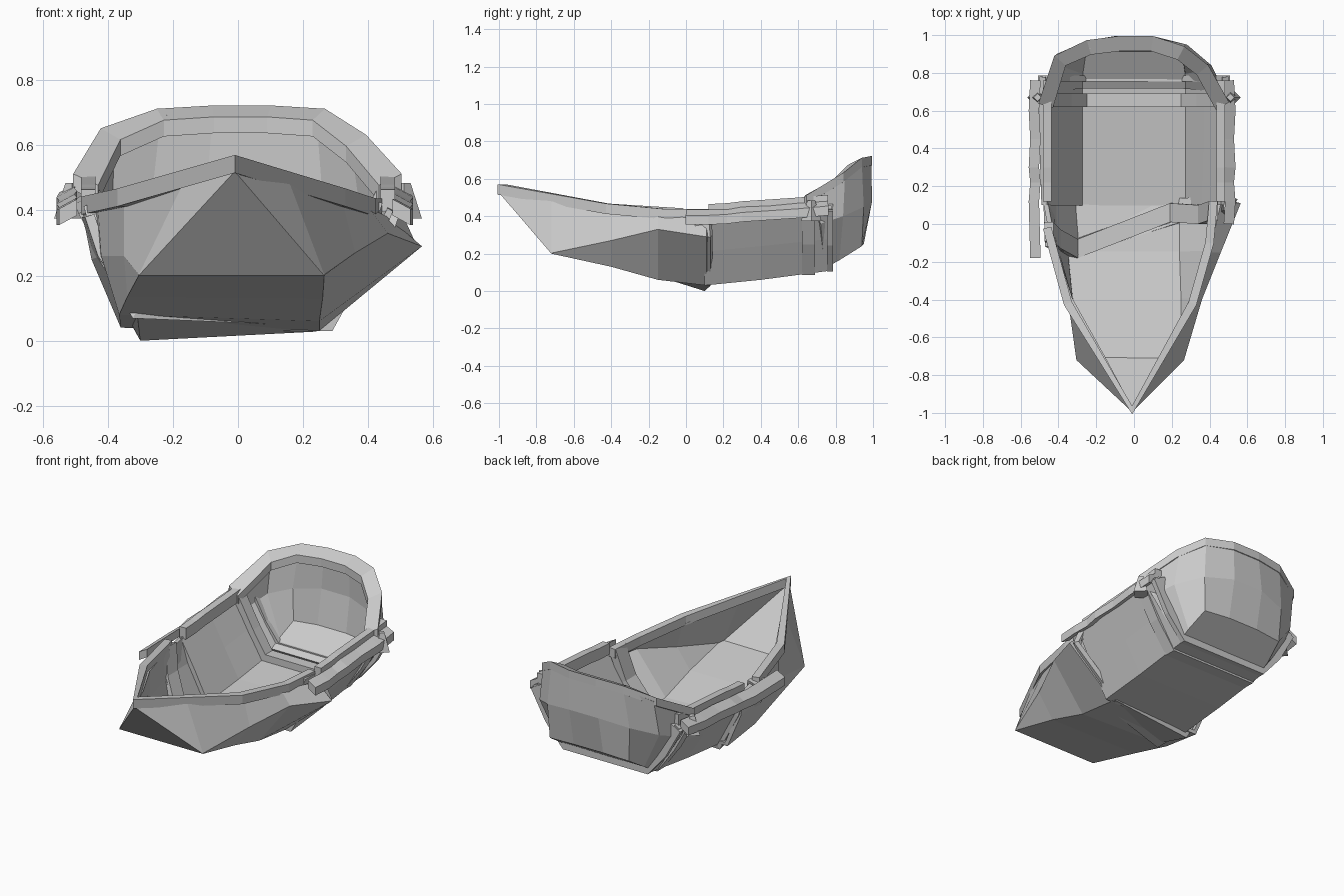
import bpy, bmesh
from mathutils import Vector

if "Cube" in bpy.data.objects:
    bpy.data.objects.remove(bpy.data.objects["Cube"])

INSIDE = Vector((0, 0.1, 0.6))


def finish(name, bm, thick=0, offset=-1):
    me = bpy.data.meshes.new(name)
    bm.to_mesh(me)
    bm.free()
    ob = bpy.data.objects.new(name, me)
    bpy.context.collection.objects.link(ob)
    if thick:
        m = ob.modifiers.new("Thickness", 'SOLIDIFY')
        m.thickness, m.offset = thick, offset
    return ob


def loft(name, rows, thick, offset=-1, cap=False):
    """Skin rows of points as an open shell, normals away from the hull interior."""
    bm = bmesh.new()
    vs = [[bm.verts.new(p) for p in r] for r in rows]
    for a, b in zip(vs, vs[1:]):
        for i in range(len(a) - 1):
            bm.faces.new((a[i], a[i + 1], b[i + 1], b[i]))
    if cap:
        bm.faces.new(vs[-1])
    bmesh.ops.remove_doubles(bm, verts=bm.verts[:], dist=0.0005)
    bm.normal_update()
    if sum(f.calc_area() * f.normal.dot(f.calc_center_median() - INSIDE) for f in bm.faces) < 0:
        bmesh.ops.reverse_faces(bm, faces=bm.faces[:])
    return finish(name, bm, thick, offset)


def rail(name, path, w, h, tilt=0):
    """Sweep an upright rectangle along a path; tilt drops its right-hand side."""
    bm = bmesh.new()
    pts = [Vector(p) for p in path]
    rings = []
    for i, p in enumerate(pts):
        d0 = (p - pts[max(i - 1, 0)]).to_2d()
        d1 = (pts[min(i + 1, len(pts) - 1)] - p).to_2d()
        d = (d0.normalized() if d0.length else d0) + (d1.normalized() if d1.length else d1)
        d.normalize()
        n = Vector((d.y, -d.x, -tilt / w)) * w / 2
        up = Vector((0, 0, h / 2))
        rings.append([bm.verts.new(p + q) for q in (n + up, n - up, -n - up, -n + up)])
    for a, b in zip(rings, rings[1:]):
        for i in range(4):
            j = (i + 1) % 4
            bm.faces.new((a[i], a[j], b[j], b[i]))
    bm.faces.new(rings[0])
    bm.faces.new(rings[-1])
    bmesh.ops.recalc_face_normals(bm, faces=bm.faces[:])
    return finish(name, bm)


def u_section(y, floor, zf, chine, zc, rim, zr):
    half = [(rim, zr), (chine, zc), (floor, zf)]
    return [(-x, y, z) for x, z in half] + [(x, y, z) for x, z in reversed(half)]


def at(y, *xz):
    return [(x, y, z) for x, z in xz]


# Pointed bow shell, slightly lopsided; the chine starts at the lower front corners
loft("bow_hull", [
    at(-0.995, *[(-.01, 0.52)] * 6),
    at(-0.72, (-.17, .48), (-.305, .203), (-.305, .2), (.265, .2), (.265, .203), (.16, .48)),
    at(-0.4, (-.35, .43), (-.35, .26), (-.34, .135), (.26, .13), (.36, .27), (.32, .43)),
    at(-0.15, (-.43, .41), (-.42, .26), (-.365, .08), (.25, .06), (.46, .33), (.40, .41)),
    at(0.11, (-.48, .40), (-.45, .25), (-.36, .04), (.25, .03), (.565, .29), (.46, .38)),
], 0.025)

# Middle shell with straight flared sides
loft("middle_hull", [
    u_section(0.1, .29, .03, .39, .21, .49, .39),
    u_section(0.4, .29, .06, .40, .24, .50, .42),
    u_section(0.78, .29, .11, .40, .28, .50, .44),
], 0.035)

# Rounded, raised stern shell
stern_rim = [(-.49, .66, .49), (-.41, .9, .63), (-.25, .97, .69), (-.08, .99, .70),
             (.1, .99, .70), (.26, .94, .69), (.38, .85, .61), (.49, .66, .49)]
stern_mid = [(-.47, .72, .36), (-.42, .86, .41), (-.28, .95, .45), (-.1, .995, .48),
             (.1, .995, .48), (.28, .95, .45), (.41, .84, .4), (.47, .72, .36)]
stern_low = [(-.29, .74, .12), (-.29, .82, .165), (-.27, .94, .24), (-.1, .95, .25),
             (.1, .95, .25), (.27, .94, .24), (.29, .82, .165), (.29, .74, .12)]
loft("stern_hull", [stern_rim, stern_mid, stern_low], 0.045, cap=True)

# Thick stern rim, dropping toward the inside
rail("stern_rim", [(x * .955, y - .035, z - .02) for x, y, z in stern_rim], 0.08, 0.05, 0.035)

# Bow gunwale in one pointed strip
rail("bow_gunwale", [(-.46, -.02, .415), (-.35, -.42, .44), (-.01, -.985, .543),
                     (.31, -.42, .44), (.40, -.1, .41), (.42, .12, .41)], 0.045, 0.055)

# Side gunwales: tall inner strip and lower outer rubbing strip
for s, side, y0, xo in ((-1, "left", -.18, .522), (1, "right", 0.0, .502)):
    line = [(y0, .42), (.12, .42), (.22, .425), (.3, .435), (.45, .445), (.6, .455), (.76, .47)]
    rail(side + "_inner_gunwale", [(s * .46, y, z + .01) for y, z in line[1:]], 0.045, 0.07)
    rail(side + "_outer_gunwale",
         [(s * (xo + .008 * (i % 2)), y, z - .025) for i, (y, z) in enumerate(line)],
         0.055, 0.05, s * 0.03)
    # Clasp where the stern joins the gunwale
    bm = bmesh.new()
    bmesh.ops.create_cone(bm, segments=4, radius1=.055, radius2=.02, depth=.11, cap_ends=True)
    clasp = finish(side + "_clasp", bm)
    clasp.location = (s * .51, .67, .43)

# Frames wrapping the hull either side of the stern joint, mostly inside it
for name, y0, y1, z, off in (("front_stern_frame", .62, .69, .09, -.9),
                             ("rear_stern_frame", .755, .785, .115, -.75)):
    loft(name, [u_section(y, .285, z, .40, .25, .50, .43) for y in (y0, y1)], 0.085, off)

# Twisted collar under the joint between bow and middle
loft("bow_collar", [
    [(-.47, -.12, .38), (-.43, -.14, .26), (-.31, -.17, .085), (.25, .0, .045), (.46, .03, .28), (.5, .06, .4)],
    [(-.48, .12, .38), (-.44, .12, .25), (-.3, .1, .0), (.24, .13, .028), (.55, .13, .29), (.5, .12, .4)],
], 0.03)

# Skewed inner rib across the floor at the bow joint
rib = [(-.45, -.04, .42), (-.41, -.08, .27), (-.31, -.13, .09), (.2, .06, .07), (.36, .05, .24), (.42, .07, .43)]
loft("inner_rib", [[(x, y - .05, z) for x, y, z in rib],
                   [(x, y + .05, z) for x, y, z in rib]], 0.05, 0)
